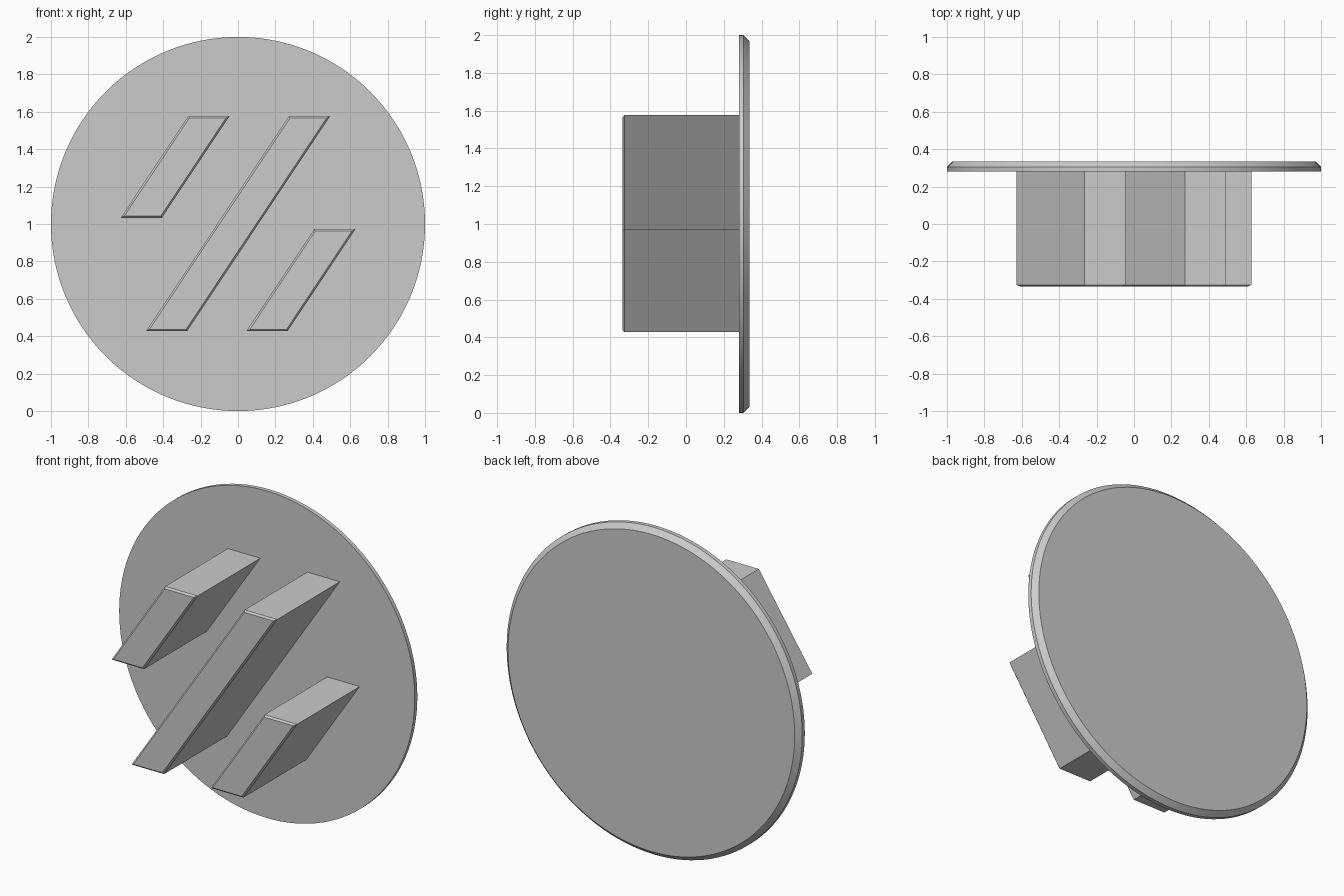
import bpy
import bmesh
import math

if "Cube" in bpy.data.objects:
    bpy.data.objects.remove(bpy.data.objects["Cube"])

FRONT, PLATE, BACK = -0.335, 0.28, 0.335
SLOPE = 0.665      # sideways lean of the bars per unit of height
WIDTH = 0.22

grey = bpy.data.materials.new("plain grey")
grey.use_nodes = True
grey.diffuse_color = (0.6, 0.6, 0.6, 1)
grey.node_tree.nodes["Principled BSDF"].inputs["Base Color"].default_value = (0.6, 0.6, 0.6, 1)


def finish(name, bm):
    bmesh.ops.recalc_face_normals(bm, faces=bm.faces)
    mesh = bpy.data.meshes.new(name)
    bm.to_mesh(mesh)
    bm.free()
    mesh.materials.append(grey)
    obj = bpy.data.objects.new(name, mesh)
    bpy.context.collection.objects.link(obj)
    return obj


def prism(outline, near, far):
    """Extrude an (x, z) outline along y; return the mesh and its far cap."""
    bm = bmesh.new()
    base = bm.faces.new([bm.verts.new((x, near, z)) for x, z in outline])
    ext = bmesh.ops.extrude_face_region(bm, geom=[base], use_keep_orig=True)
    cap = next(g for g in ext["geom"] if isinstance(g, bmesh.types.BMFace))
    for v in cap.verts:
        v.co.y = far
    bmesh.ops.recalc_face_normals(bm, faces=bm.faces)
    return bm, cap


def chamfer_cap(bm, cap, size, depth):
    bmesh.ops.inset_region(bm, faces=[cap], thickness=size, use_even_offset=True)
    for v in cap.verts:
        v.co.y += depth


# Round backing plate with a chamfered rear rim
SIDES = 128
circle = [(math.cos(a), 1 + math.sin(a))
          for a in (2 * math.pi * i / SIDES for i in range(SIDES))]
bm, cap = prism(circle, PLATE, 0.305)
chamfer_cap(bm, cap, 0.03, BACK - 0.305)
plate = finish("round_plate", bm)
bpy.context.view_layer.objects.active = plate
plate.select_set(True)
bpy.ops.object.shade_smooth_by_angle(angle=math.radians(20))
plate.select_set(False)


# Slanted bars with a fine chamfer on the front edge
def bar(name, left_bottom, bottom, top):
    shift = SLOPE * (top - bottom)
    x = left_bottom
    outline = [(x, bottom), (x + WIDTH, bottom),
               (x + WIDTH + shift, top), (x + shift, top)]
    bm, cap = prism(outline, PLATE, FRONT + 0.01)
    chamfer_cap(bm, cap, 0.01, -0.01)
    finish(name, bm)


bar("upper_right_bar", -0.627, 1.033, 1.577)
bar("middle_bar", -0.492, 0.427, 1.577)
bar("lower_left_bar", 0.045, 0.427, 0.972)
